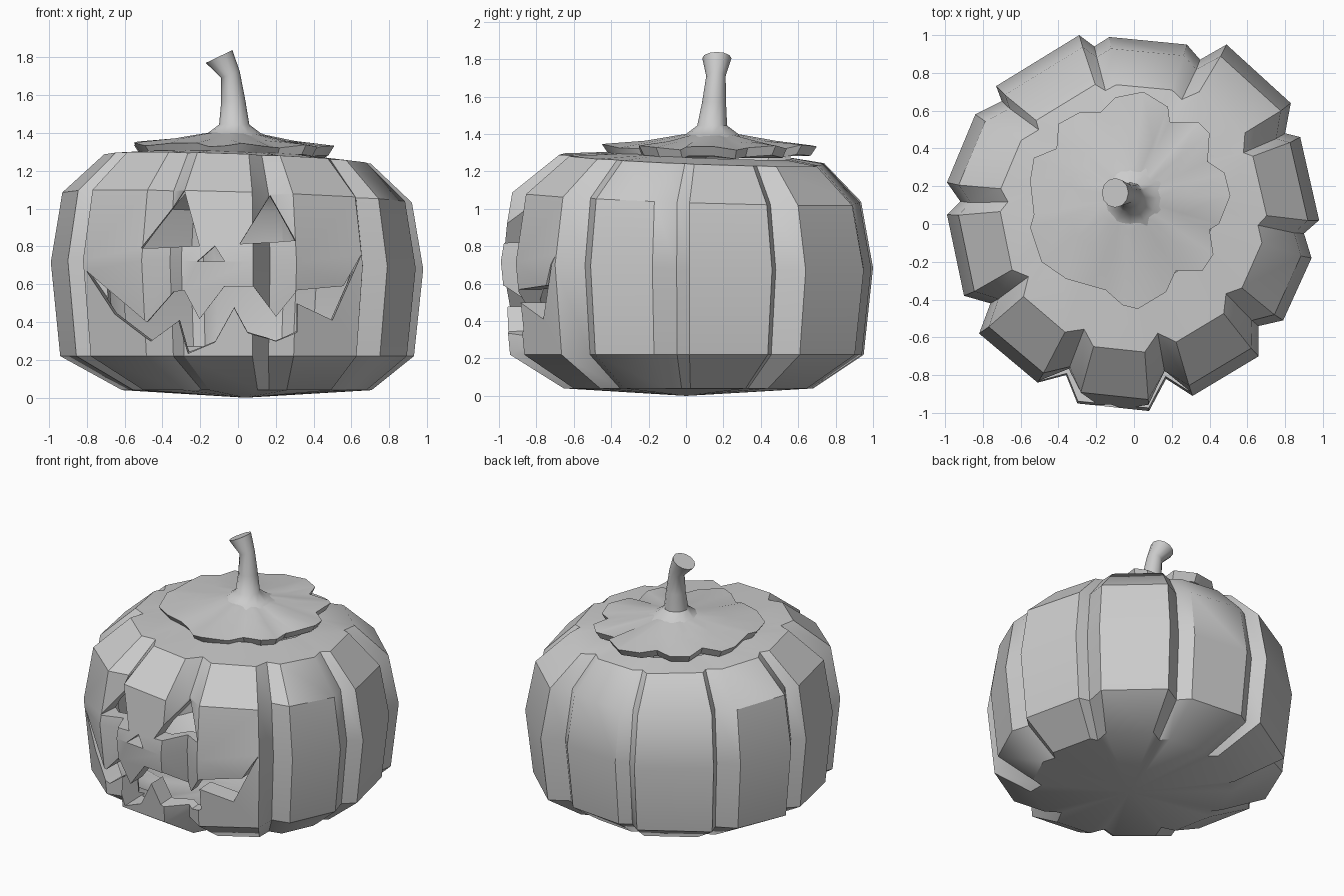
import bpy, bmesh, math
from mathutils import Vector

if "Cube" in bpy.data.objects:
    bpy.data.objects.remove(bpy.data.objects["Cube"])


def loft(name, rings, loop=False):
    """Skin a list of rings; single-point rings become fan tips, open ends get capped."""
    bm = bmesh.new()
    vs = [[bm.verts.new(p) for p in r] for r in rings]
    for a, b in zip(vs, vs[1:]):
        n = max(len(a), len(b))
        for i in range(n):
            j = (i + 1) % n
            if len(a) == 1:
                bm.faces.new((a[0], b[i], b[j]))
            elif len(b) == 1:
                bm.faces.new((a[i], a[j], b[0]))
            else:
                bm.faces.new((a[i], a[j], b[j], b[i]))
    for end in (vs[0], vs[-1]):
        if len(end) > 1:
            bm.faces.new(end)
    return finish(name, bm)


def finish(name, bm):
    bmesh.ops.recalc_face_normals(bm, faces=bm.faces)
    me = bpy.data.meshes.new(name)
    bm.to_mesh(me)
    bm.free()
    ob = bpy.data.objects.new(name, me)
    bpy.context.collection.objects.link(ob)
    return ob


def activate(ob):
    bpy.ops.object.select_all(action='DESELECT')
    ob.select_set(True)
    bpy.context.view_layer.objects.active = ob


def smooth(ob, deg):
    activate(ob)
    bpy.ops.object.shade_smooth_by_angle(angle=math.radians(deg))


# Plan of the ten ribs: each groove followed by its two neighbouring rib edges
PLAN = [(-.21, .94), (-.13, .99), (.28, .95), (.35, .87), (.49, .95), (.83, .64),
        (.80, .48), (.88, .46), (.98, .02), (.90, -.05), (.94, -.18), (.79, -.51),
        (.66, -.54), (.66, -.70), (.31, -.91), (.17, -.82), (.08, -.99), (-.30, -.95),
        (-.36, -.80), (-.51, -.84), (-.82, -.58), (-.76, -.42), (-.90, -.38), (-.99, .05),
        (-.92, .12), (-.99, .22), (-.84, .58), (-.70, .65), (-.73, .73), (-.29, 1.0)]


def rib_ring(scale, z, rnd=0.0, dx=0.0, dy=0.0):
    out = []
    for x, y in PLAN:
        r = math.hypot(x, y)
        k = scale * (1 + rnd * (0.96 / r - 1))
        px, py = x * k + dx, y * k + dy
        tilt = (0.028 * px + 0.03 * py) * z if z > 0.5 else 0
        out.append((px, py, z - tilt))
    return out


# Hollow shell: outside going up, over the opening, then inside going down
body = loft("pumpkin_shell", [
    [(0.04, 0.0, 0.0)],
    rib_ring(.67, .04, 0, .05, .01), rib_ring(.95, .22), rib_ring(1.0, .70),
    rib_ring(.94, 1.06, .05), rib_ring(.72, 1.265, .2, 0, .03),
    rib_ring(.47, 1.29, .8, -.01, .12),
    rib_ring(.44, 1.20, .8, -.01, .12), rib_ring(.63, 1.17, .4, 0, .04),
    rib_ring(.83, 1.01, .3), rib_ring(.88, .70, .3), rib_ring(.83, .27, .3),
    rib_ring(.56, .13, .3), [(0.04, 0.0, 0.11)]])

# Face openings as front-view outlines (x, z)
FACE = [
    [(-.51, .79), (-.28, 1.09), (-.20, .80)],
    [(.01, .81), (.17, 1.07), (.30, .83)],
    [(-.21, .72), (-.12, .80), (-.07, .72)],
    [(-.82, .67), (-.48, .40), (-.34, .56), (-.28, .57), (-.20, .42), (-.07, .59),
     (.08, .59), (.20, .43), (.31, .57), (.56, .59), (.66, .76), (.50, .41),
     (.31, .50), (.31, .35), (.20, .30), (.05, .35), (-.02, .48), (-.12, .30),
     (-.26, .24), (-.31, .41), (-.46, .30), (-.66, .44)]]

# Cutters narrow slightly towards the inside
for i, outline in enumerate(FACE):
    cutter = loft("face_cutter", [
        [(x * s, y, .65 + (z - .65) * s) for x, z in outline]
        for y, s in ((-1.2, 1.05), (-.45, .96))])
    mod = body.modifiers.new("cut", 'BOOLEAN')
    mod.object = cutter
    mod.operation = 'DIFFERENCE'
    mod.solver = 'EXACT'
    activate(body)
    bpy.ops.object.modifier_apply(modifier=mod.name)
    bpy.data.objects.remove(cutter)
smooth(body, 35)

# Jagged lid, sloping up to the stem
RIM = [(.05, .70), (.18, .62), (.19, .54), (.34, .54), (.40, .48), (.39, .33), (.48, .27),
       (.51, .15), (.45, 0), (.40, -.03), (.42, -.16), (.36, -.25), (.22, -.25), (.17, -.36),
       (.02, -.45), (-.06, -.43), (-.15, -.35), (-.22, -.33), (-.36, -.29), (-.49, -.20),
       (-.55, -.02), (-.53, .05), (-.55, .23), (-.53, .35), (-.41, .40), (-.40, .53),
       (-.29, .59), (-.18, .59), (-.10, .67)]
CX, CY = -.02, .14


def lid_ring(s, z, wave=0.0):
    return [(CX + (x - CX) * s, CY + (y - CY) * s,
             z - .02 * x * s + wave * math.sin(i * 1.9)) for i, (x, y) in enumerate(RIM)]


lid = loft("lid", [
    [(CX, CY, 1.27)], lid_ring(.94, 1.285, .01), lid_ring(1.0, 1.335, .012),
    lid_ring(.6, 1.365), lid_ring(.3, 1.395), [(CX, CY, 1.42)]])
smooth(lid, 35)

# Stem: flared foot, slim neck, bent and cut at an angle: (x, y, z, radius, tilt)
STEM = [(-.02, .14, 1.375, .20, 0), (-.02, .14, 1.40, .14, 0), (-.02, .14, 1.445, .08, 0),
        (-.025, .15, 1.57, .064, -.05), (-.04, .16, 1.71, .052, -.35),
        (-.10, .165, 1.805, .078, -.45)]
N = 12
rings = []
for x, y, z, r, t in STEM:
    rings.append([(x + r * math.cos(a) * math.cos(t), y + r * math.sin(a),
                   z - r * math.cos(a) * math.sin(t))
                  for a in (2 * math.pi * k / N for k in range(N))])
stem = loft("stem", rings)
smooth(stem, 45)
